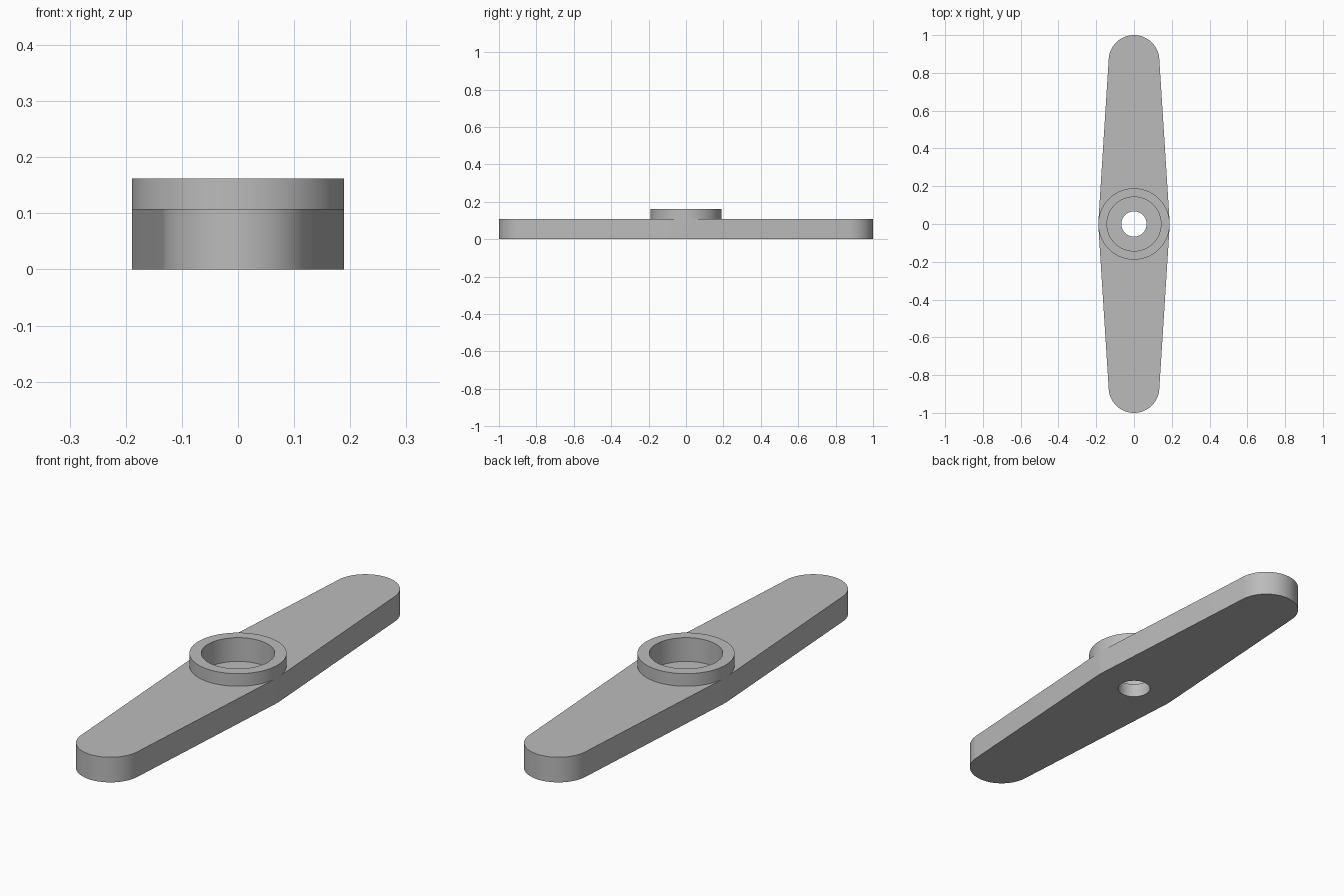
import bpy
import bmesh
import math

HALF_LENGTH = 1.0
HUB_R, TIP_R = 0.189, 0.134
SOCKET_R, HOLE_R = 0.143, 0.067
ARM_TOP, HUB_TOP, FLOOR = 0.108, 0.162, 0.06
SEGMENTS = 96

if "Cube" in bpy.data.objects:
    bpy.data.objects.remove(bpy.data.objects["Cube"])

grey = bpy.data.materials.new("plain grey")
grey.use_nodes = True
grey.diffuse_color = (0.5, 0.5, 0.5, 1)
grey.node_tree.nodes["Principled BSDF"].inputs["Base Color"].default_value = grey.diffuse_color


def finish(bm, name):
    bmesh.ops.recalc_face_normals(bm, faces=bm.faces)
    mesh = bpy.data.meshes.new(name)
    bm.to_mesh(mesh)
    bm.free()
    mesh.materials.append(grey)
    obj = bpy.data.objects.new(name, mesh)
    bpy.context.collection.objects.link(obj)
    return obj


def prism(name, outline, low, high):
    bm = bmesh.new()
    face = bm.faces.new([bm.verts.new((x, y, low)) for x, y in outline])
    grown = bmesh.ops.extrude_face_region(bm, geom=[face])["geom"]
    top = [v for v in grown if isinstance(v, bmesh.types.BMVert)]
    bmesh.ops.translate(bm, verts=top, vec=(0, 0, high - low))
    return finish(bm, name)


def arc(radius, start, end, steps, cy=0):
    angles = [start + (end - start) * i / steps for i in range(steps + 1)]
    return [(radius * math.cos(a), cy + radius * math.sin(a)) for a in angles]


def circle(radius):
    return arc(radius, 0, math.tau, SEGMENTS)[:-1]


def activate(obj):
    bpy.ops.object.select_all(action='DESELECT')
    obj.select_set(True)
    bpy.context.view_layer.objects.active = obj


def cut(obj, cutter):
    cutter.hide_render = True
    mod = obj.modifiers.new("cut", 'BOOLEAN')
    mod.operation = 'DIFFERENCE'
    mod.solver = 'EXACT'
    mod.object = cutter
    activate(obj)
    bpy.ops.object.modifier_apply(modifier=mod.name)
    bpy.data.objects.remove(cutter)


# Tapered double arm: rounded tips joined by lines tangent to the hub
tip_y = HALF_LENGTH - TIP_R
lean = math.asin((HUB_R - TIP_R) / tip_y)
half = arc(HUB_R, 0, lean, 2) + arc(TIP_R, lean, math.pi - lean, 48, tip_y)
half += arc(HUB_R, math.pi - lean, math.pi, 2)[:-1]
outline = half + [(-x, -y) for x, y in half]
arm = prism("double_arm", outline, 0, ARM_TOP)

# Socket and screw hole through the middle
cut(arm, prism("socket_cutter", circle(SOCKET_R), FLOOR, HUB_TOP))
cut(arm, prism("hole_cutter", circle(HOLE_R), -0.1, HUB_TOP))

# Raised collar around the socket
bm = bmesh.new()
rings = []
for radius, z in ((SOCKET_R, ARM_TOP), (HUB_R, ARM_TOP), (HUB_R, HUB_TOP), (SOCKET_R, HUB_TOP)):
    rings.append([bm.verts.new((x, y, z)) for x, y in circle(radius)])
for k in range(len(rings)):
    a, b = rings[k - 1], rings[k]
    for i in range(SEGMENTS):
        bm.faces.new((a[i - 1], a[i], b[i], b[i - 1]))
collar = finish(bm, "hub_collar")

for obj in (arm, collar):
    activate(obj)
    bpy.ops.object.shade_smooth_by_angle(angle=math.radians(30))
